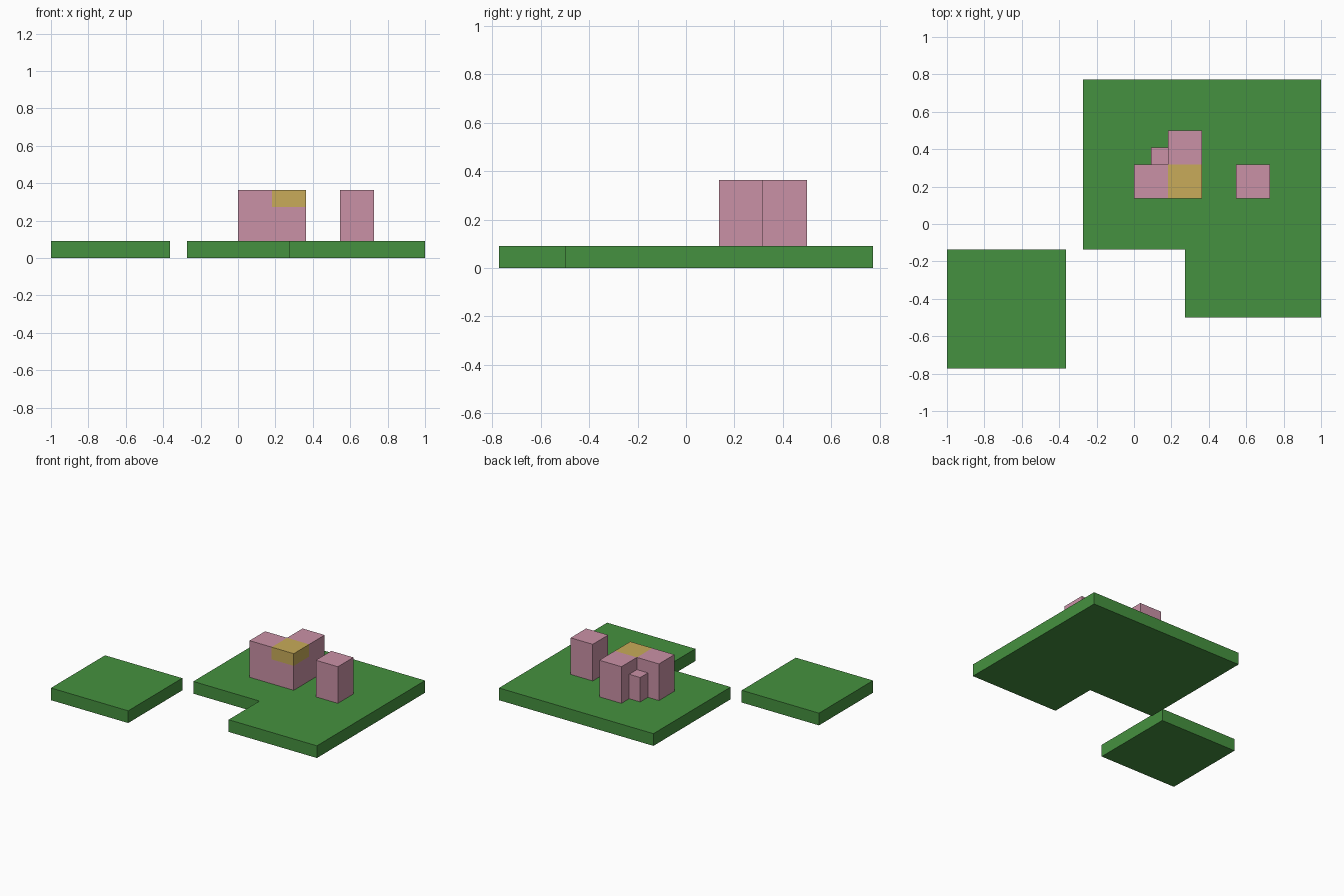
import bpy
import bmesh

if "Cube" in bpy.data.objects:
    bpy.data.objects.remove(bpy.data.objects["Cube"], do_unlink=True)

U = 1 / 11  # one block unit


def material(name, rgb):
    mat = bpy.data.materials.new(name)
    mat.use_nodes = True
    color = (*rgb, 1)
    mat.diffuse_color = color
    mat.node_tree.nodes["Principled BSDF"].inputs["Base Color"].default_value = color
    return mat


green = material("grass green", (0.06, 0.285, 0.05))
pink = material("dusty pink", (0.59, 0.285, 0.38))
yellow = material("mustard yellow", (0.58, 0.41, 0.10))


def prism(name, outline, bottom, top, mat):
    """Extrude a counter-clockwise outline, given in block units."""
    bm = bmesh.new()
    base = bm.faces.new([bm.verts.new((x * U, y * U, bottom * U)) for x, y in outline])
    result = bmesh.ops.extrude_face_region(bm, geom=[base], use_keep_orig=True)
    moved = [v for v in result["geom"] if isinstance(v, bmesh.types.BMVert)]
    bmesh.ops.translate(bm, verts=moved, vec=(0, 0, (top - bottom) * U))
    bmesh.ops.recalc_face_normals(bm, faces=bm.faces)
    mesh = bpy.data.meshes.new(name)
    bm.to_mesh(mesh)
    bm.free()
    mesh.materials.append(mat)
    obj = bpy.data.objects.new(name, mesh)
    bpy.context.collection.objects.link(obj)
    return obj


def rect(x0, y0, x1, y1):
    return [(x0, y0), (x1, y0), (x1, y1), (x0, y1)]


# Ground plates
prism("small_ground", rect(-11, -8.5, -4, -1.5), 0, 1, green)
prism("large_ground", [(-3, -1.5), (3, -1.5), (3, -5.5), (11, -5.5), (11, 8.5), (-3, 8.5)],
      0, 1, green)

# Free-standing tower and low step
prism("tower", rect(6, 1.5, 8, 3.5), 1, 4, pink)
prism("low_step", rect(1, 3.5, 2, 4.5), 1, 3, pink)

# L-shaped building with a yellow upper corner
building = prism("corner_building",
                 [(0, 1.5), (4, 1.5), (4, 5.5), (2, 5.5), (2, 3.5), (0, 3.5)], 1, 4, pink)
building.data.materials.append(yellow)
bm = bmesh.new()
bm.from_mesh(building.data)
for point, normal in (((2, 0, 0), (1, 0, 0)), ((0, 3.5, 0), (0, 1, 0)), ((0, 0, 3), (0, 0, 1))):
    bmesh.ops.bisect_plane(bm, geom=bm.verts[:] + bm.edges[:] + bm.faces[:], dist=1e-5,
                           plane_co=[c * U for c in point], plane_no=normal)
for face in bm.faces:
    x, y, z = face.calc_center_median() / U
    face.material_index = int(x > 2.1 and y < 3.4 and z > 3.1)
bm.to_mesh(building.data)
bm.free()
